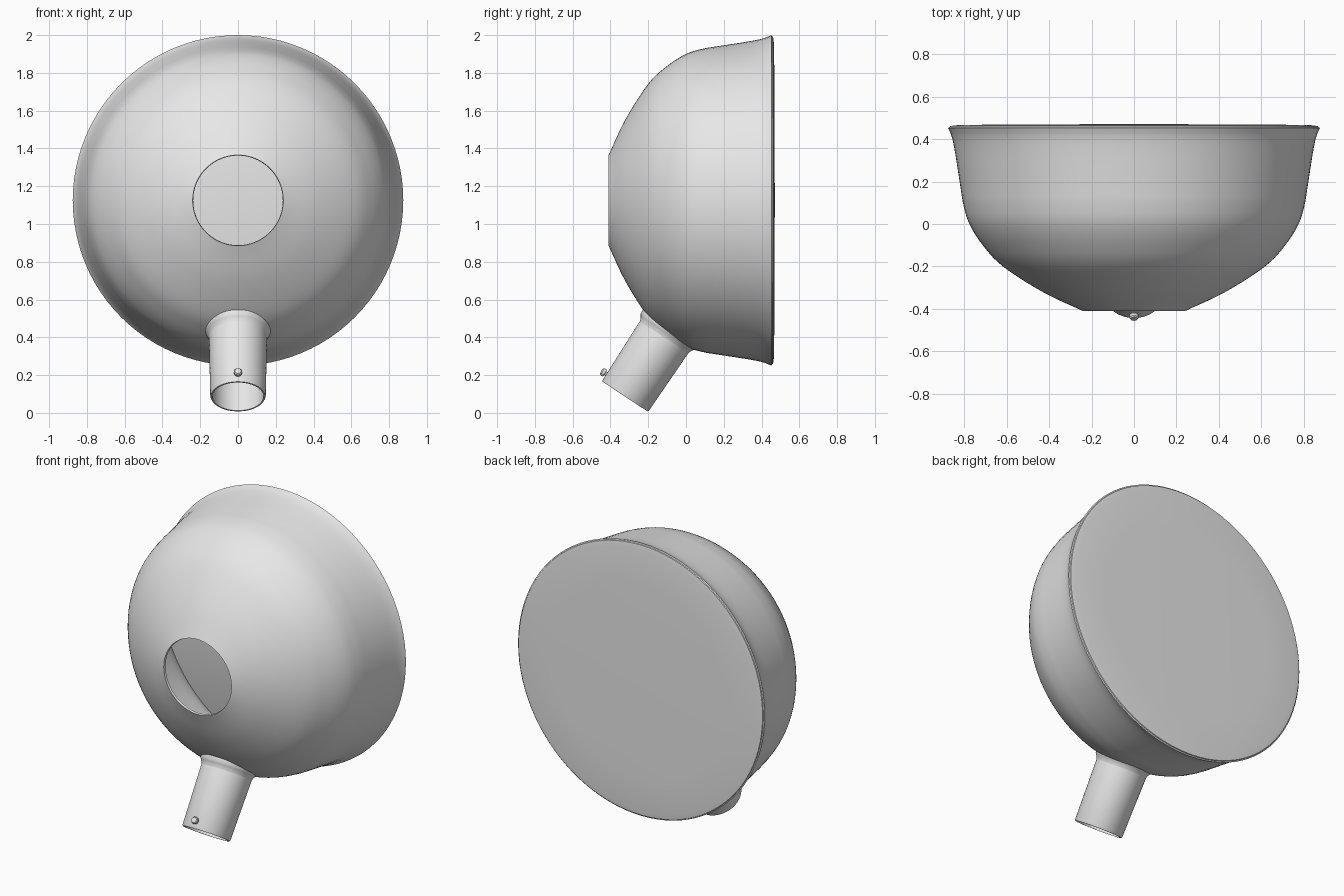
import bpy, bmesh, math
from mathutils import Vector

if "Cube" in bpy.data.objects:
    bpy.data.objects.remove(bpy.data.objects["Cube"])

grey = bpy.data.materials.new("light grey plastic")
grey.diffuse_color = (0.8, 0.8, 0.8, 1)
grey.use_nodes = True
grey.node_tree.nodes["Principled BSDF"].inputs["Base Color"].default_value = grey.diffuse_color


def smooth_curve(pts, steps=5):
    """Catmull-Rom curve through the profile points."""
    p = [Vector(q) for q in pts]
    p = [2 * p[0] - p[1]] + p + [2 * p[-1] - p[-2]]
    out = []
    for i in range(1, len(p) - 2):
        a, b, c, d = p[i - 1:i + 3]
        for s in range(steps):
            t = s / steps
            out.append(0.5 * (2 * b + (c - a) * t + (2 * a - 5 * b + 4 * c - d) * t * t
                              + (3 * b - a - 3 * c + d) * t ** 3))
    out.append(p[-2])
    return out


def lathe(name, profile, origin, axis, closed=False, seg=96):
    """Turn (radius, height) points round an axis."""
    bm = bmesh.new()
    quat = Vector(axis).normalized().to_track_quat('Z', 'Y')
    origin = Vector(origin)
    rings = []
    for r, h in profile:
        if r < 1e-5:
            rings.append([bm.verts.new(origin + quat @ Vector((0, 0, h)))] * seg)
        else:
            rings.append([bm.verts.new(origin + quat @ Vector((
                r * math.cos(math.tau * k / seg), r * math.sin(math.tau * k / seg), h)))
                for k in range(seg)])
    pairs = list(zip(rings, rings[1:]))
    if closed:
        pairs.append((rings[-1], rings[0]))
    for a, b in pairs:
        for k in range(seg):
            n = (k + 1) % seg
            vs = list(dict.fromkeys((a[k], a[n], b[n], b[k])))
            if len(vs) > 2:
                bm.faces.new(vs)
    bmesh.ops.recalc_face_normals(bm, faces=bm.faces)
    me = bpy.data.meshes.new(name)
    bm.to_mesh(me)
    bm.free()
    me.materials.append(grey)
    ob = bpy.data.objects.new(name, me)
    bpy.context.collection.objects.link(ob)
    bpy.ops.object.select_all(action='DESELECT')
    ob.select_set(True)
    bpy.context.view_layer.objects.active = ob
    bpy.ops.object.shade_smooth_by_angle(angle=math.radians(35))
    return ob


centre = (0, 0, 1.125)

# Hollow bowl with a round opening at the front and a flared rim
outer = smooth_curve([(0.24, -0.41), (0.43, -0.32), (0.617, -0.2), (0.712, -0.1), (0.775, 0.0),
                      (0.803, 0.09), (0.818, 0.18), (0.843, 0.34), (0.858, 0.41), (0.875, 0.452)])
inner = []
for i, p in enumerate(outer):
    t = (outer[min(i + 1, len(outer) - 1)] - outer[max(i - 1, 0)]).normalized()
    inner.append(p + Vector((-t.y, t.x)) * 0.012)
inner[0] = Vector((0.237, -0.396))
lathe("bowl", outer + inner[::-1], centre, (0, 1, 0), closed=True)

# Slightly domed cover closing the back
lathe("back_cover", [(0, 0.447), (0.85, 0.445), (0.868, 0.455), (0.866, 0.461), (0.835, 0.465),
                     (0.62, 0.469), (0, 0.47)], centre, (0, 1, 0))

# Open tube slanting down and forward from the bowl
base = Vector((0, -0.323, 0.0865))
axis = Vector((0, 0.55, 0.835)).normalized()
lathe("handle_tube", [(0.143, 0), (0.147, 0.008), (0.154, 0.38), (0.154, 0.45),
                      (0.142, 0.45), (0.142, 0.38), (0.135, 0.0)], base, axis, closed=True, seg=64)

# Flared collar where the tube meets the bowl
lathe("tube_collar", [(0.153, 0.372), (0.157, 0.388), (0.165, 0.402), (0.172, 0.412),
                      (0.174, 0.435), (0.150, 0.435)], base, axis, closed=True, seg=64)

# Small locking button near the open end of the tube
side = Vector((0, -axis.z, axis.y))
lathe("lock_button", [(0, 0.13), (0.011, 0.13), (0.011, 0.155), (0.021, 0.157), (0.021, 0.172),
                      (0.016, 0.178), (0, 0.18)], base + axis * 0.045, side, seg=20)
